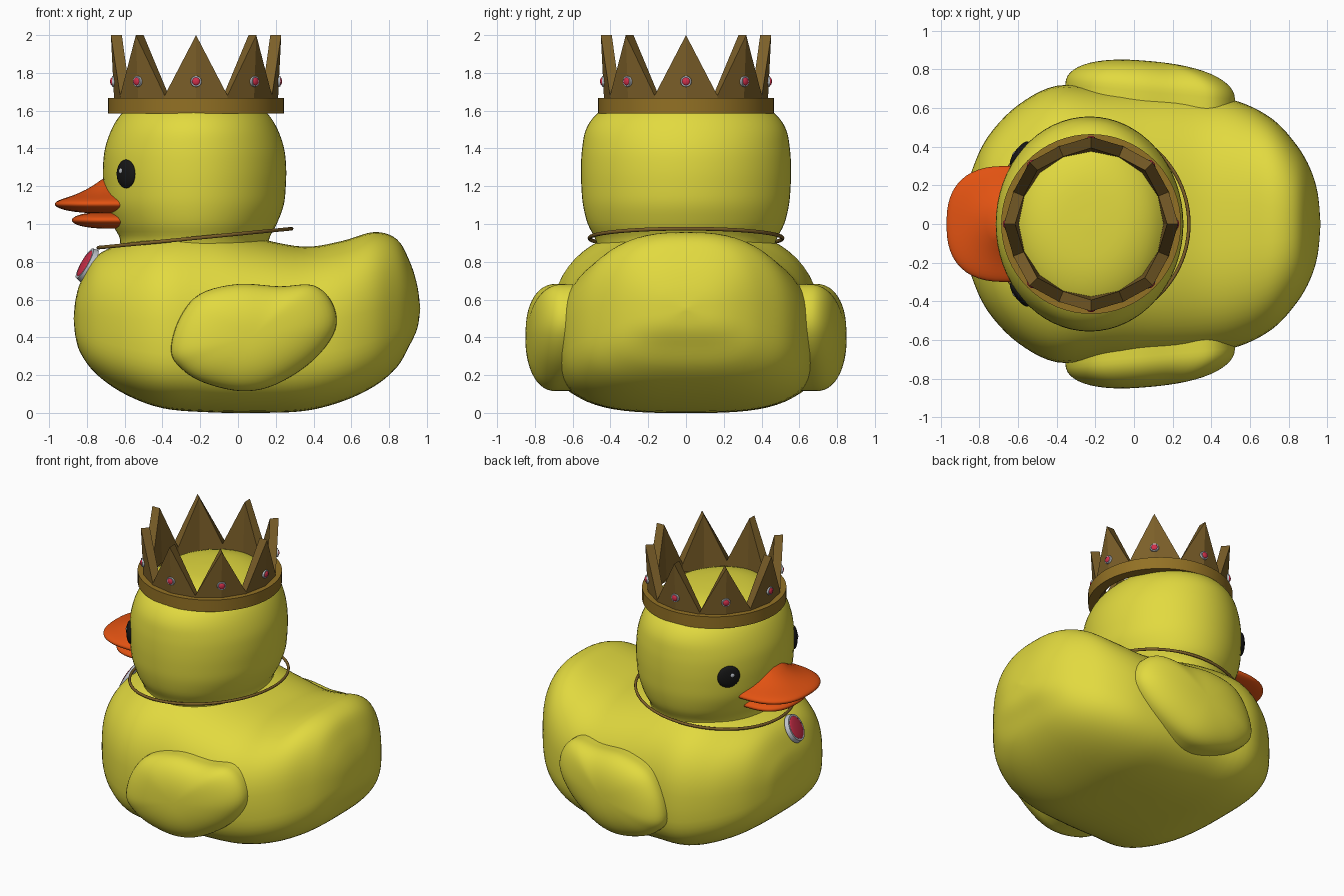
import bpy, bmesh, math
from mathutils import Vector

if "Cube" in bpy.data.objects:
    bpy.data.objects.remove(bpy.data.objects["Cube"])

def material(name, rgb):
    m = bpy.data.materials.new(name)
    m.diffuse_color = (*rgb, 1)
    m.use_nodes = True
    m.node_tree.nodes["Principled BSDF"].inputs["Base Color"].default_value = m.diffuse_color
    return m

YELLOW = material("duck yellow", (0.76, 0.70, 0.05))
ORANGE = material("beak orange", (0.76, 0.085, 0.006))
BLACK = material("eye black", (0.008, 0.008, 0.008))
SILVER = material("silver", (0.52, 0.55, 0.60))
RED = material("gem red", (0.65, 0.03, 0.07))
GOLD = material("band gold", (0.29, 0.165, 0.018))
BRONZE = material("crown bronze", (0.20, 0.115, 0.022))

def spline(pts, steps, closed=False):
    """Catmull-Rom through tuples of any length."""
    n, out = len(pts), []
    pick = (lambda i: pts[i % n]) if closed else (lambda i: pts[max(0, min(n - 1, i))])
    for i in range(n if closed else n - 1):
        p = [pick(i + k) for k in (-1, 0, 1, 2)]
        for s in range(steps):
            t = s / steps
            out.append(tuple(0.5 * (2 * b + (c - a) * t + (2 * a - 5 * b + 4 * c - d) * t * t
                       + (3 * b - a - 3 * c + d) * t ** 3) for a, b, c, d in zip(*p)))
    if not closed:
        out.append(pts[-1])
    return out

def loft(name, rings, mat, wrap=False, angle=60):
    """Skin a list of closed rings; wrap joins last to first, else ends are capped."""
    bm = bmesh.new()
    rows = [[bm.verts.new(p) for p in r] for r in rings]
    n = len(rows[0])
    for a, b in zip(rows, rows[1:] + (rows[:1] if wrap else [])):
        for i in range(n):
            j = (i + 1) % n
            bm.faces.new((a[i], a[j], b[j], b[i]))
    if not wrap:
        bm.faces.new(rows[0])
        bm.faces.new(rows[-1])
    bmesh.ops.remove_doubles(bm, verts=bm.verts, dist=1e-5)
    return finish(name, bm, mat, angle)

def finish(name, bm, mat, angle=60):
    bmesh.ops.recalc_face_normals(bm, faces=bm.faces)
    me = bpy.data.meshes.new(name)
    bm.to_mesh(me)
    bm.free()
    me.materials.append(mat)
    ob = bpy.data.objects.new(name, me)
    bpy.context.collection.objects.link(ob)
    if angle:
        bpy.ops.object.select_all(action='DESELECT')
        ob.select_set(True)
        bpy.context.view_layer.objects.active = ob
        bpy.ops.object.shade_smooth_by_angle(angle=math.radians(angle))
    return ob

def button(name, loc, normal, r, depth, mat, flat=False):
    """Domed or flat round piece facing along normal; depth is half thickness."""
    bm = bmesh.new()
    if flat:
        bmesh.ops.create_cone(bm, cap_ends=True, segments=32, radius1=r, radius2=r * 0.93, depth=depth * 2)
    else:
        bmesh.ops.create_uvsphere(bm, u_segments=32, v_segments=16, radius=r)
        bmesh.ops.scale(bm, vec=(1, 1, depth / r), verts=bm.verts)
    ob = finish(name, bm, mat, 40)
    ob.location = loc
    ob.rotation_mode = 'QUATERNION'
    ob.rotation_quaternion = Vector(normal).to_track_quat('Z', 'Y')
    return ob

def spow(v, e):
    return math.copysign(abs(v) ** e, v)

def angles(n):
    return [2 * math.pi * i / n for i in range(n)]

# Body: stations along x (x, half width, bottom, widest height, top)
stations = [(-.87, 0, .5, .5, .5), (-.86, .17, .40, .5, .60), (-.83, .30, .31, .48, .70),
            (-.75, .46, .205, .45, .83), (-.6, .615, .10, .42, .905), (-.4, .715, .025, .40, .98),
            (-.15, .70, .003, .40, .985), (.1, .69, .0, .40, .925), (.35, .67, .01, .40, .88),
            (.55, .63, .06, .42, .91), (.72, .54, .14, .46, .957), (.84, .41, .24, .50, .92),
            (.91, .29, .36, .54, .80), (.95, .16, .45, .55, .67), (.965, 0, .55, .55, .55)]
rings = []
for x, b, zb, zm, zt in spline(stations, 5):
    ring = []
    for a in angles(64):
        e, h = (2 / 2.6, zt - zm) if math.sin(a) > 0 else (2 / 3.2, zm - zb)
        ring.append((x, b * spow(math.cos(a), e), max(0, zm + h * spow(math.sin(a), e))))
    rings.append(ring)
loft("body", rings, YELLOW)

# Head: elliptical sections (z, x radius, y radius)
head = [(.84, .40, .46), (.92, .395, .48), (1.0, .435, .52), (1.1, .472, .545), (1.2, .483, .554),
        (1.3, .485, .556), (1.4, .474, .55), (1.5, .44, .53), (1.58, .39, .475), (1.65, .31, .37),
        (1.69, .19, .22), (1.70, 0, 0)]
loft("head", [[(-.23 + rx * math.cos(a), ry * math.sin(a), z) for a in angles(64)]
              for z, rx, ry in spline(head, 4)], YELLOW)

# Wings: domed outline, mirrored
outline = spline([(-.355, .33), (-.31, .5), (-.2, .63), (0, .682), (.22, .67), (.4, .675), (.5, .58),
                  (.515, .44), (.4, .28), (.2, .15), (.02, .115), (-.18, .16), (-.3, .235)], 5, True)
for side, label in ((-1, "front_wing"), (1, "back_wing")):
    rings = []
    for k in range(15):
        s = math.sin(k / 14 * math.pi / 2)
        d = .16 * (1 - s ** 2.4) ** (1 / 2.2) if k < 14 else 0
        s = max(s, .001)
        rings.append([(.08 + (x - .08) * s, side * (.69 - .09 * (.08 + (x - .08) * s) + d),
                       .41 + (z - .41) * s) for x, z in outline])
    rings.append([(x, y - side * .16, z) for x, y, z in rings[-1]])
    loft(label, rings, YELLOW, angle=80)

# Beak: flattened pads, the upper one with a ridge rising to the head
def pad(name, cx, cz, rx, ry, rz, ridge):
    rings = []
    for k in range(25):
        p = -math.pi / 2 + math.pi * k / 24
        c, s = math.cos(p) ** .8, math.sin(p)
        ring = []
        for a in angles(48):
            x = cx + rx * c * spow(math.cos(a), .8)
            y = ry * c * spow(math.sin(a), .8)
            z = cz + rz * s
            t = max(0, min(1, (x + .95) / .25))
            z += ridge * max(0, s + .15) * t * t * math.exp(-(y / .16) ** 2)
            ring.append((x, y, z))
        rings.append(ring)
    loft(name, rings, ORANGE)

pad("upper_beak", -.66, 1.105, .31, .30, .05, .085)
pad("lower_beak", -.66, 1.02, .22, .24, .045, 0)

# Eyes with highlights
for side, label in ((-1, "front"), (1, "back")):
    n = Vector((-.79, side * .61, 0))
    tangent = Vector((-.61, -side * .79, 0))
    c = Vector((-.592, side * .366, 1.265))
    button(label + "_eye", c, n, .076, .025, BLACK)
    button(label + "_eye_glint", c + n * .022 + tangent * .018 * -side * -side + Vector((0, 0, .016)),
           n, .014, .006, SILVER)

# Crown band
C = -.222
band = [(.465, 1.585), (.465, 1.668), (.40, 1.668), (.40, 1.585)]
loft("crown_band", [[(C + r * math.cos(a), r * math.sin(a), z) for a in angles(64)] for r, z in band],
     GOLD, wrap=True, angle=30)

# Crown points: faceted zigzag wall flaring outward
def wall(inset, top):
    ring = []
    for i, a in enumerate(angles(16)):
        z = (2.0 if i % 2 == 0 else 1.68) if top else 1.62
        r = .432 + .05 * (z - 1.62) - inset
        ring.append((C + r * math.cos(a), r * math.sin(a), z))
    return ring
loft("crown_points", [wall(0, False), wall(0, True), wall(.058, True), wall(.058, False)],
     BRONZE, wrap=True, angle=0)

# Gems on each crown point
for i, a in enumerate(angles(8)):
    n = Vector((math.cos(a), math.sin(a), 0))
    p = Vector((C, 0, 1.755)) + n * .438
    button(f"crown_gem_setting_{i}", p, n, .03, .008, SILVER, True)
    button(f"crown_gem_{i}", p + n * .007, n, .021, .01, RED)

# Necklace ring, tilted down toward the chest
rings = []
for a in angles(96):
    ring = []
    for b in angles(10):
        r = .512 + .009 * math.cos(b)
        x = r * math.cos(a)
        ring.append((-.228 + x, r * math.sin(a), .925 + .098 * x + .01 * math.sin(b)))
    rings.append(ring)
loft("necklace", rings, BRONZE, wrap=True)

# Pendant on the chest
n = Vector((-.84, -.2, .48)).normalized()
p = Vector((-.80, -.08, .785))
button("pendant_rim", p, n, .097, .014, SILVER, True)
button("pendant_gem", p + n * .012, n, .078, .012, RED)
